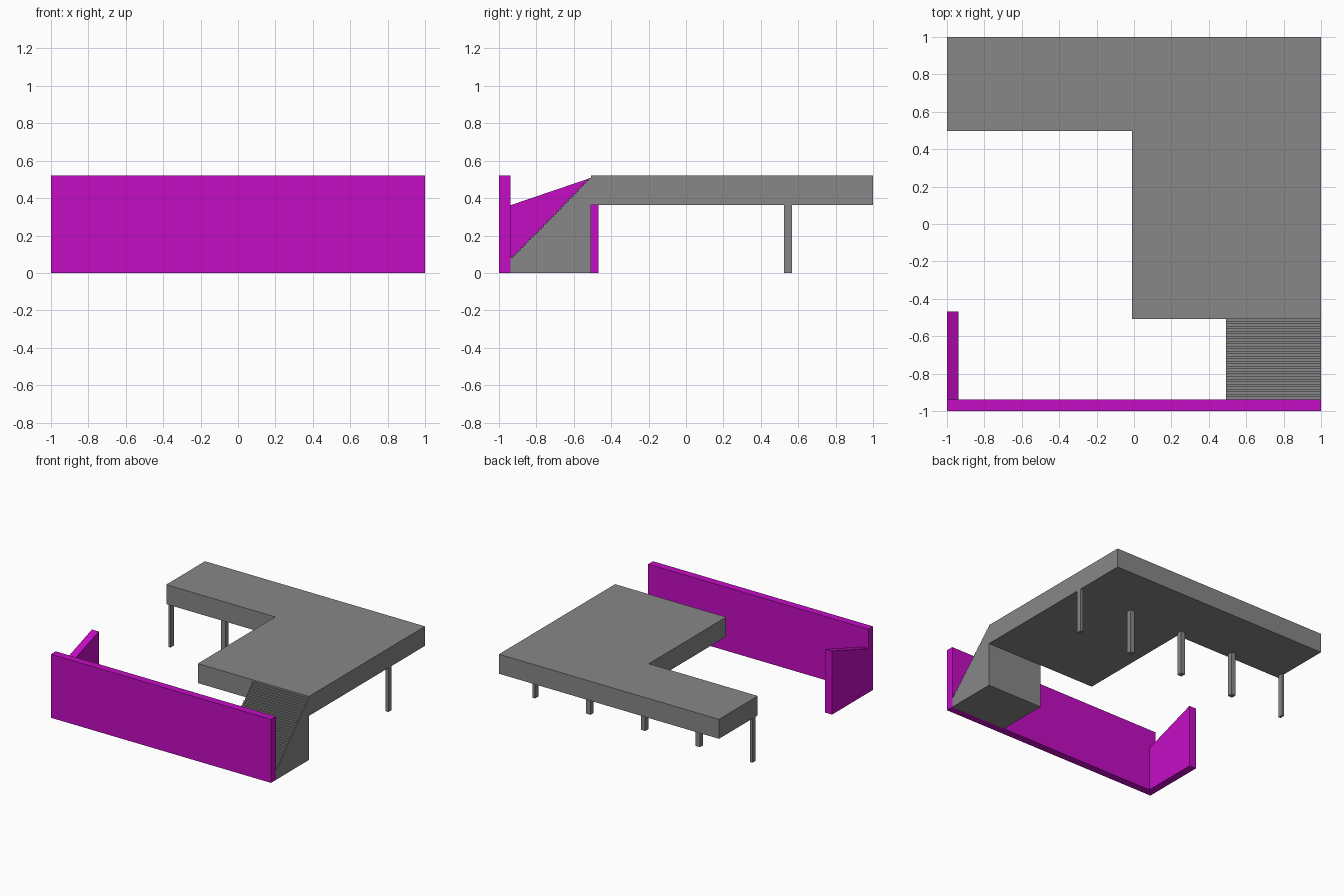
import bpy
import bmesh

cube = bpy.data.objects.get("Cube")
if cube:
    bpy.data.objects.remove(cube, do_unlink=True)


def make_material(name, rgb):
    mat = bpy.data.materials.new(name)
    mat.use_nodes = True
    mat.diffuse_color = (*rgb, 1)
    bsdf = mat.node_tree.nodes["Principled BSDF"]
    bsdf.inputs["Base Color"].default_value = (*rgb, 1)
    bsdf.inputs["Roughness"].default_value = 0.8
    return mat


GREY = make_material("concrete grey", (0.245, 0.245, 0.245))
MAGENTA = make_material("magenta", (0.55, 0.004, 0.55))


def extrude_profile(name, points, offset, mat):
    """Extrude a closed planar outline by an offset vector into a solid."""
    bm = bmesh.new()
    face = bm.faces.new([bm.verts.new(p) for p in points])
    result = bmesh.ops.extrude_face_region(bm, geom=[face], use_keep_orig=True)
    moved = [e for e in result["geom"] if isinstance(e, bmesh.types.BMVert)]
    bmesh.ops.translate(bm, verts=moved, vec=offset)
    bmesh.ops.recalc_face_normals(bm, faces=bm.faces)
    mesh = bpy.data.meshes.new(name)
    bm.to_mesh(mesh)
    bm.free()
    mesh.materials.append(mat)
    obj = bpy.data.objects.new(name, mesh)
    bpy.context.collection.objects.link(obj)
    return obj


def box(name, x, y, z, mat):
    outline = [(x[0], y[0], z[0]), (x[1], y[0], z[0]),
               (x[1], y[1], z[0]), (x[0], y[1], z[0])]
    return extrude_profile(name, outline, (0, 0, z[1] - z[0]), mat)


TOP, UNDER = 0.522, 0.362     # deck surface and underside
WALL_BACK = -0.938            # rear face of the front wall
DECK_FRONT = -0.507

# L-shaped raised deck
deck_outline = [(-1, 0.497), (-0.01, 0.497), (-0.01, DECK_FRONT),
                (1, DECK_FRONT), (1, 1), (-1, 1)]
extrude_profile("deck", [(x, y, UNDER) for x, y in deck_outline],
                (0, 0, TOP - UNDER), GREY)

# Row of square posts, the end ones flush with the deck sides
for i in range(5):
    centre = -1.0 + 0.497 * i
    left, right = max(centre - 0.02, -1), min(centre + 0.02, 1)
    if i == 4:
        left, right = 0.975, 1
    box(f"post_{i + 1}", (left, right), (0.525, 0.567), (0, UNDER), GREY)

# Solid staircase with a stepped profile
STEPS = 32
bottom, top = 0.068, 0.508
run = (DECK_FRONT - WALL_BACK) / STEPS
rise = (top - bottom) / STEPS
profile = [(WALL_BACK, 0)]
for i in range(STEPS):
    z = bottom + rise * (i + 1)
    profile += [(WALL_BACK + run * i, z), (WALL_BACK + run * (i + 1), z)]
profile.append((DECK_FRONT, 0))
extrude_profile("staircase", [(0.492, y, z) for y, z in profile],
                (0.508, 0, 0), GREY)

# Long front wall
box("front_wall", (-1, 1), (-1, WALL_BACK), (0, TOP), MAGENTA)

# Short side wall whose top rises towards the back
side = [(WALL_BACK, 0), (-0.468, 0), (-0.468, TOP), (WALL_BACK, 0.362)]
extrude_profile("side_wall", [(-1, y, z) for y, z in side],
                (0.062, 0, 0), MAGENTA)
